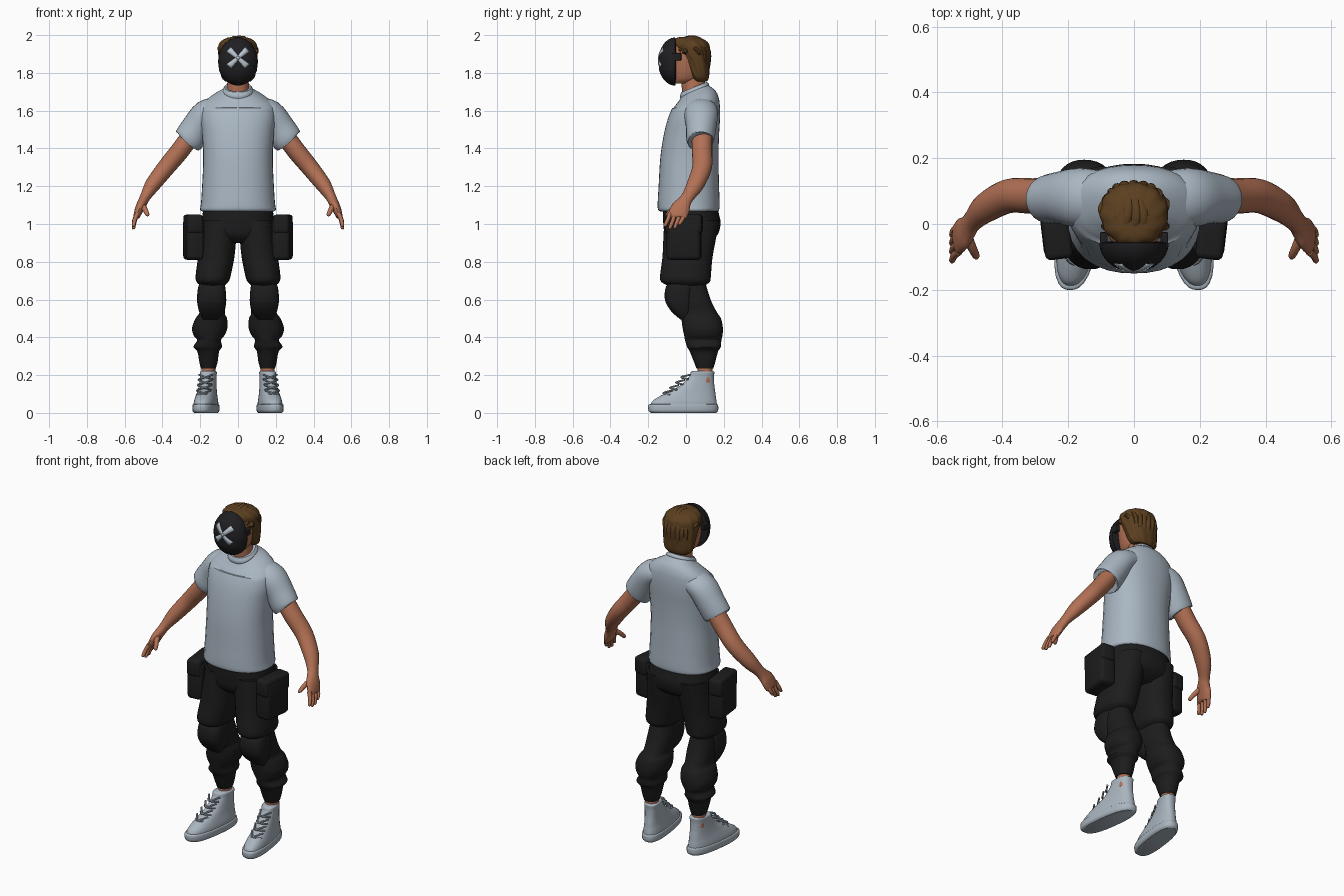
import bpy, bmesh, math
from mathutils import Vector

if "Cube" in bpy.data.objects:
    bpy.data.objects.remove(bpy.data.objects["Cube"])


def material(name, *rgb):
    m = bpy.data.materials.new(name)
    m.use_nodes = True
    m.diffuse_color = (*rgb, 1)
    m.node_tree.nodes["Principled BSDF"].inputs["Base Color"].default_value = (*rgb, 1)
    return m


SHIRT = material("pale blue grey cloth", .40, .47, .54)
SHOE = material("pale grey canvas", .40, .46, .52)
BLACK = material("black cloth", .012, .012, .012)
MASK = material("charcoal shell", .014, .014, .016)
SKIN = material("warm skin", .45, .165, .09)
HAIR = material("brown hair", .105, .05, .014)
MARK = material("light grey paint", .47, .54, .60)


def finish(name, bm, mat, mirror=False, angle=40):
    bmesh.ops.recalc_face_normals(bm, faces=bm.faces)
    me = bpy.data.meshes.new(name)
    bm.to_mesh(me)
    bm.free()
    me.materials.append(mat)
    for p in me.polygons:
        p.use_smooth = True
    me.set_sharp_from_angle(angle=math.radians(angle))
    ob = bpy.data.objects.new(name, me)
    bpy.context.collection.objects.link(ob)
    if mirror:
        mod = ob.modifiers.new("other_side", 'MIRROR')
        mod.use_mirror_merge = False
    return ob


def smooth(stations, steps):
    # Catmull-Rom interpolation through the stations
    s = [stations[0], *stations, stations[-1]]
    out = []
    for a, b, c, d in zip(s, s[1:], s[2:], s[3:]):
        for k in range(steps):
            t = k / steps
            out.append([q + t / 2 * (r - p + t * (2*p - 5*q + 4*r - e + t * (3*(q - r) + e - p)))
                        for p, q, r, e in zip(a, b, c, d)])
    return out + [list(stations[-1])]


def skin_rings(bm, rings):
    loops = [[bm.verts.new(co) for co in ring] for ring in rings]
    n = len(loops[0])
    for lo, hi in zip(loops, loops[1:]):
        for i in range(n):
            bm.faces.new((lo[i], lo[(i+1) % n], hi[(i+1) % n], hi[i]))
    bm.faces.new(loops[0])
    bm.faces.new(loops[-1])


def loft(name, stations, mat, mirror=False, power=2.3, n=32, steps=4, wave=0, lean=0):
    # station: height, x min, x max, y min, y max, optional tilt
    bm, rings = bmesh.new(), []
    for st in smooth(stations, steps):
        z, x0, x1, y0, y1 = st[:5]
        tilt = st[5] if len(st) > 5 else 0
        ring = []
        for i in range(n):
            a = math.tau * i / n
            c, s = math.cos(a), math.sin(a)
            r = (abs(c)**power + abs(s)**power) ** (-1 / power)
            r *= 1 + wave * math.sin(11 * a + 25 * z)
            x, dy = (x0+x1)/2 + r*c*(x1-x0)/2, r*s*(y1-y0)/2
            y = (y0+y1)/2 + dy
            ring.append((x + lean * (.1 - y), y, z + tilt * dy))
        rings.append(ring)
    skin_rings(bm, rings)
    return finish(name, bm, mat, mirror)


def centred(rows):
    return [(r[0], -r[1], *r[1:]) for r in rows]


def tube(bm, stations, ref, n=16, steps=4):
    # station: x, y, z, depth radius, radius along ref
    pts = smooth(stations, steps)
    rings = []
    for i, p in enumerate(pts):
        t = Vector(pts[min(i+1, len(pts)-1)][:3]) - Vector(pts[max(i-1, 0)][:3])
        t.normalize()
        u = (ref - t * ref.dot(t)).normalized()
        v = t.cross(u)
        rings.append([Vector(p[:3]) + v * p[3] * math.cos(math.tau*k/n)
                      + u * p[4] * math.sin(math.tau*k/n) for k in range(n)])
    skin_rings(bm, rings)


def box(name, loc, size, mat, bevel, turn=0):
    bm = bmesh.new()
    bmesh.ops.create_cube(bm, size=1)
    bmesh.ops.scale(bm, vec=size, verts=bm.verts)
    bmesh.ops.bevel(bm, geom=bm.edges[:], offset=bevel, segments=3, profile=.5, affect='EDGES')
    for v in bm.verts:
        x, y = v.co.x, v.co.y
        v.co.x = x * math.cos(turn) - y * math.sin(turn)
        v.co.y = x * math.sin(turn) + y * math.cos(turn)
        v.co += Vector(loc)
    return finish(name, bm, mat, True)


X, Y = Vector((1, 0, 0)), Vector((0, 1, 0))

# Shirt
loft("shirt_body", centred([
    (1.065, .185, -.13, .16), (1.075, .2, -.147, .175), (1.11, .196, -.15, .178),
    (1.2, .19, -.145, .175), (1.35, .184, -.136, .172), (1.47, .19, -.118, .175),
    (1.56, .2, -.095, .18, .05), (1.63, .19, -.065, .178, .12), (1.675, .14, -.04, .16, .25),
    (1.705, .085, -.022, .125, .35), (1.72, .072, -.02, .112, .4)]), SHIRT)
loft("shirt_collar", centred([
    (1.695, .078, -.03, .12, .4), (1.71, .08, -.032, .122, .4), (1.725, .07, -.024, .11, .4)]), SHIRT)
bm = bmesh.new()
tube(bm, [(.09, .08, 1.61, .06, .08), (.165, .08, 1.585, .075, .09), (.22, .08, 1.51, .08, .08),
          (.258, .075, 1.45, .082, .074), (.265, .075, 1.44, .074, .066)], Y, 28)
finish("shirt_sleeves", bm, SHIRT, True)

# Arms and hands
bm = bmesh.new()
tube(bm, [(.24, .085, 1.48, .05, .055), (.31, .085, 1.385, .05, .054), (.38, .085, 1.3, .047, .052),
          (.45, .05, 1.21, .041, .046), (.49, .01, 1.145, .028, .034), (.505, -.01, 1.115, .026, .038),
          (.52, -.028, 1.085, .024, .05), (.535, -.045, 1.045, .018, .05), (.537, -.047, 1.035, .01, .042)], Y, 20)
for k in range(4):
    y = -.085 + k * .026
    drop = (.067, .08, .077, .058)[k]
    tube(bm, [(.533, y, 1.055, .012, .012), (.547, y - .012, 1.055 - drop * .5, .011, .011),
              (.553, y - .026, 1.06 - drop, .009, .009), (.553, y - .028, 1.053 - drop, .004, .004)], Y, 10)
tube(bm, [(.51, -.035, 1.1, .018, .018), (.493, -.07, 1.078, .014, .014),
          (.48, -.097, 1.05, .011, .011), (.479, -.102, 1.042, .004, .004)], Y, 10)
finish("arms_and_hands", bm, SKIN, True)

# Trousers
loft("trouser_hips", centred([
    (1.12, .175, -.12, .16), (1.05, .188, -.122, .175), (1.0, .193, -.12, .183),
    (.94, .185, -.11, .165), (.9, .1, -.07, .11)]), BLACK)
loft("trouser_thighs", [
    (1.02, .008, .19, -.115, .175), (.92, .01, .2, -.12, .158), (.82, .02, .212, -.125, .14),
    (.73, .038, .224, -.137, .132), (.695, .05, .22, -.132, .127), (.675, .07, .2, -.1, .1)], BLACK, True)
loft("trouser_calves", [
    (.7, .075, .195, -.09, .1), (.6, .062, .205, -.065, .13), (.53, .07, .205, -.035, .165),
    (.5, .058, .225, -.025, .185), (.45, .056, .243, -.018, .195), (.41, .072, .235, -.01, .193),
    (.385, .09, .216, -.005, .187), (.35, .085, .236, .005, .185), (.325, .1, .215, .02, .17),
    (.27, .108, .205, .042, .155), (.235, .118, .196, .055, .145)], BLACK, True)
loft("knee_pads", [
    (.69, .085, .195, -.07, .03), (.67, .068, .21, -.105, .04), (.6, .064, .217, -.112, .035),
    (.54, .074, .207, -.08, .03), (.495, .105, .185, -.03, .02)], BLACK, True, power=3)

# Cargo pockets
box("cargo_pockets", (.235, -.01, .92), (.095, .18, .22), BLACK, .022, -.12)
box("pocket_flaps", (.238, -.01, 1.0), (.085, .195, .1), BLACK, .018, -.12)

# Ankles and shoes
loft("ankles", [(.16, .12, .195, .06, .14), (.26, .12, .193, .06, .14)], SKIN, True, power=2)
mid = .155


def shoe_part(name, rows, power):
    loft(name, [(z, mid - w, mid + w, y0, y1) for z, w, y0, y1 in rows], SHOE, True, power, lean=.13)


shoe_part("shoe_soles", [(0, .055, -.185, .16), (.012, .064, -.198, .17), (.04, .064, -.2, .17),
                         (.046, .058, -.19, .162)], 2.6)
shoe_part("shoe_uppers", [(.03, .06, -.192, .165), (.06, .058, -.18, .162), (.085, .053, -.145, .158),
                          (.11, .048, -.095, .155), (.145, .044, -.03, .15), (.19, .042, .015, .148),
                          (.215, .043, .025, .15), (.222, .036, .035, .143)], 2.5)
bm = bmesh.new()
for k in range(4):
    z, y = .1 + k * .028, -.115 + k * .038 - k * k * .002
    for side in (-1, 1):
        cx = mid + .13 * (.1 - y)
        tube(bm, [(cx - side * .036, y + .03, z - .005, .005, .005), (cx, y - .006, z + .005, .005, .005),
                  (cx + side * .036, y + .04, z + .018, .005, .005)], Vector((0, 0, 1)), 8)
finish("shoe_laces", bm, SHOE, True)

# Neck and head
loft("neck", centred([(1.62, .075, -.01, .12), (1.7, .06, -.02, .105), (1.8, .055, -.03, .1)]), SKIN, power=2)
loft("head", centred([(1.745, .04, -.07, .04), (1.775, .066, -.085, .085), (1.85, .084, -.09, .1),
                      (1.93, .085, -.085, .1), (1.975, .05, -.04, .07)]), SKIN, power=2)

# Hair cap with combed locks
loft("hair_cap", centred([
    (1.755, .066, .045, .112), (1.78, .088, .022, .122), (1.85, .098, -.012, .126),
    (1.9, .103, -.045, .126), (1.95, .1, -.066, .122), (1.975, .078, -.06, .098),
    (1.988, .045, -.04, .06), (1.991, .01, 0, .02)]), HAIR, power=2.1, n=88, wave=.02)
bm = bmesh.new()
for k in range(9):
    u = (k - 4) / 4.5
    s = math.sqrt(1 - u * u)
    path = []
    for j in range(6):
        phi = math.radians(20 + 32 * j)
        sway = .008 * math.sin(j * 1.7 + k)
        path.append((.097 * u + sway, .03 - .092 * s * math.cos(phi),
                     1.888 + .099 * s * math.sin(phi), .012, .016))
    path.append((.085 * u, .04 + .07 * s, 1.785 + .012 * (k % 3), .01, .013))
    path.append((.08 * u, .04 + .068 * s, 1.765 + .012 * (k % 3), .003, .004))
    tube(bm, path, X, 10)
finish("hair_locks", bm, HAIR)

# Face mask with raised jaw guard
MC, MR = Vector((0, -.058, 1.86)), Vector((.105, .088, .127))
bm = bmesh.new()
bmesh.ops.create_uvsphere(bm, u_segments=48, v_segments=36, radius=1)
for v in bm.verts:
    p = v.co
    grow = 1.025 if p.z < -.3 else 1
    depth = p.y if p.y < 0 else p.y * .08
    v.co = MC + Vector((p.x * MR.x * grow, depth * MR.y * grow, p.z * MR.z))
finish("face_mask", bm, MASK, angle=30)
box("mask_straps", (.092, -.05, 1.885), (.024, .05, .04), MASK, .004)

# Painted cross on the mask
bm = bmesh.new()
for side in (-1, 1):
    prev = None
    for i in range(13):
        t = i / 6 - 1
        half = .009 + .008 * abs(t)
        row = []
        for e in (-1, 1):
            x, z = side * (t * .05 + e * half * .7), 1.88 + t * .046 - e * half * .7
            d = math.sqrt(1 - (x / MR.x)**2 - ((z - MC.z) / MR.z)**2)
            row.append(bm.verts.new((x, MC.y - MR.y * d - .003, z)))
        if prev:
            bm.faces.new((prev[0], prev[1], row[1], row[0]))
        prev = row
cross = finish("mask_cross", bm, MARK)
cross.modifiers.new("plate", 'SOLIDIFY').thickness = .003
